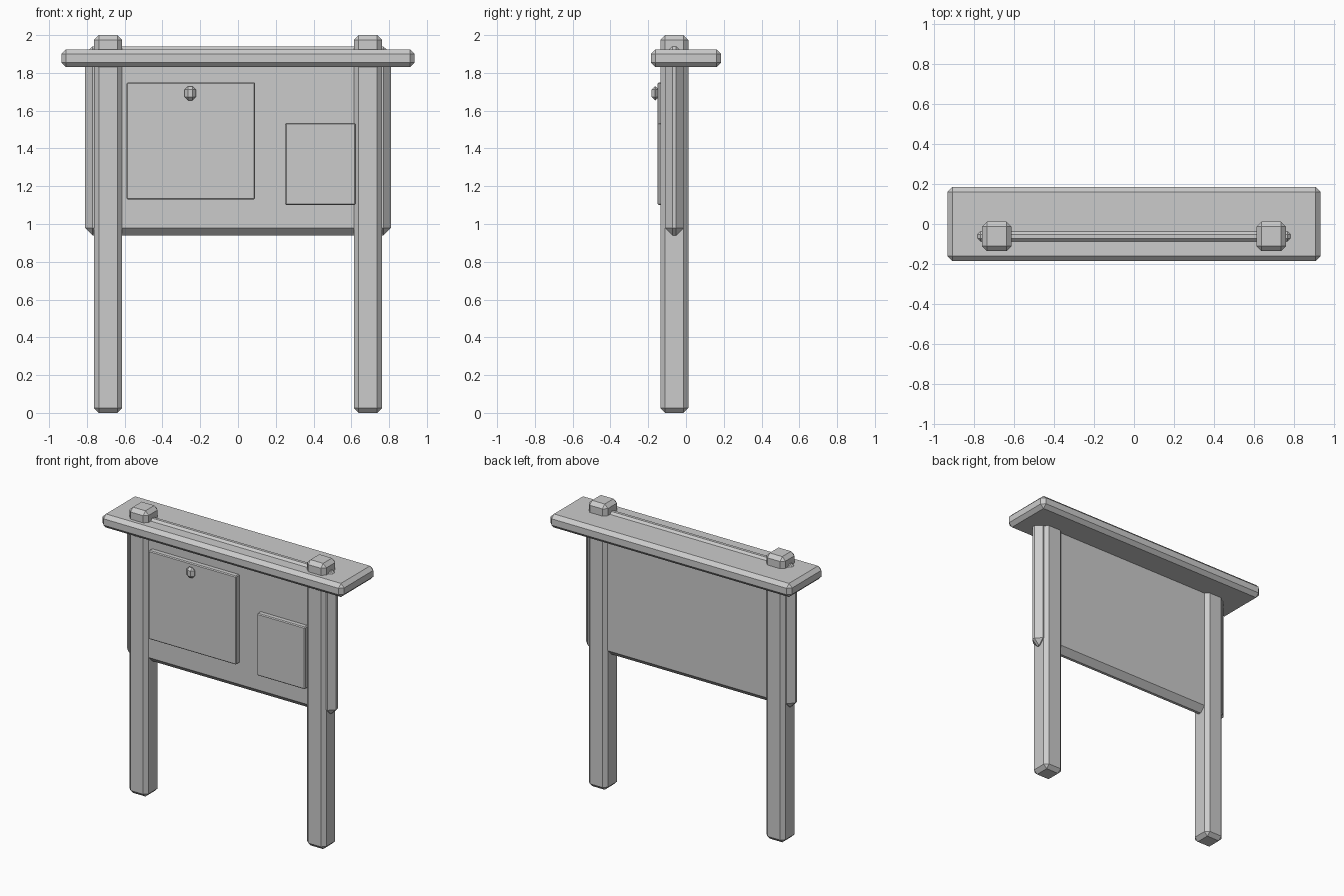
import bpy
import bmesh

if "Cube" in bpy.data.objects:
    bpy.data.objects.remove(bpy.data.objects["Cube"])


def chamfered_box(name, lo, hi, chamfer):
    """Box between two corners with flat single-segment chamfers on every edge."""
    bm = bmesh.new()
    bmesh.ops.create_cube(bm, size=1)
    for v in bm.verts:
        v.co = [(a + b) / 2 + c * (b - a) for a, b, c in zip(lo, hi, v.co)]
    bmesh.ops.bevel(bm, geom=bm.edges[:], offset=chamfer, offset_type='OFFSET',
                    segments=1, profile=0.5, affect='EDGES')
    mesh = bpy.data.meshes.new(name)
    bm.to_mesh(mesh)
    bm.free()
    obj = bpy.data.objects.new(name, mesh)
    bpy.context.collection.objects.link(obj)
    return obj


# Two upright posts
for side, x in (("left", -0.688), ("right", 0.688)):
    chamfered_box(side + "_post", (x - 0.074, -0.136, 0), (x + 0.074, 0.012, 2), 0.025)

# Notice panel, its top edge just poking through the roof
chamfered_box("panel", (-0.81, -0.112, 0.94), (0.81, -0.012, 1.94), 0.04)

# Flat roof board
chamfered_box("roof", (-0.935, -0.186, 1.83), (0.935, 0.186, 1.925), 0.025)

# Notices on the front, with a pin in the large one
chamfered_box("large_notice", (-0.59, -0.15, 1.13), (0.09, -0.108, 1.75), 0.006)
chamfered_box("small_notice", (0.25, -0.15, 1.10), (0.622, -0.108, 1.535), 0.006)
chamfered_box("pin", (-0.282, -0.183, 1.655), (-0.222, -0.143, 1.729), 0.018)
